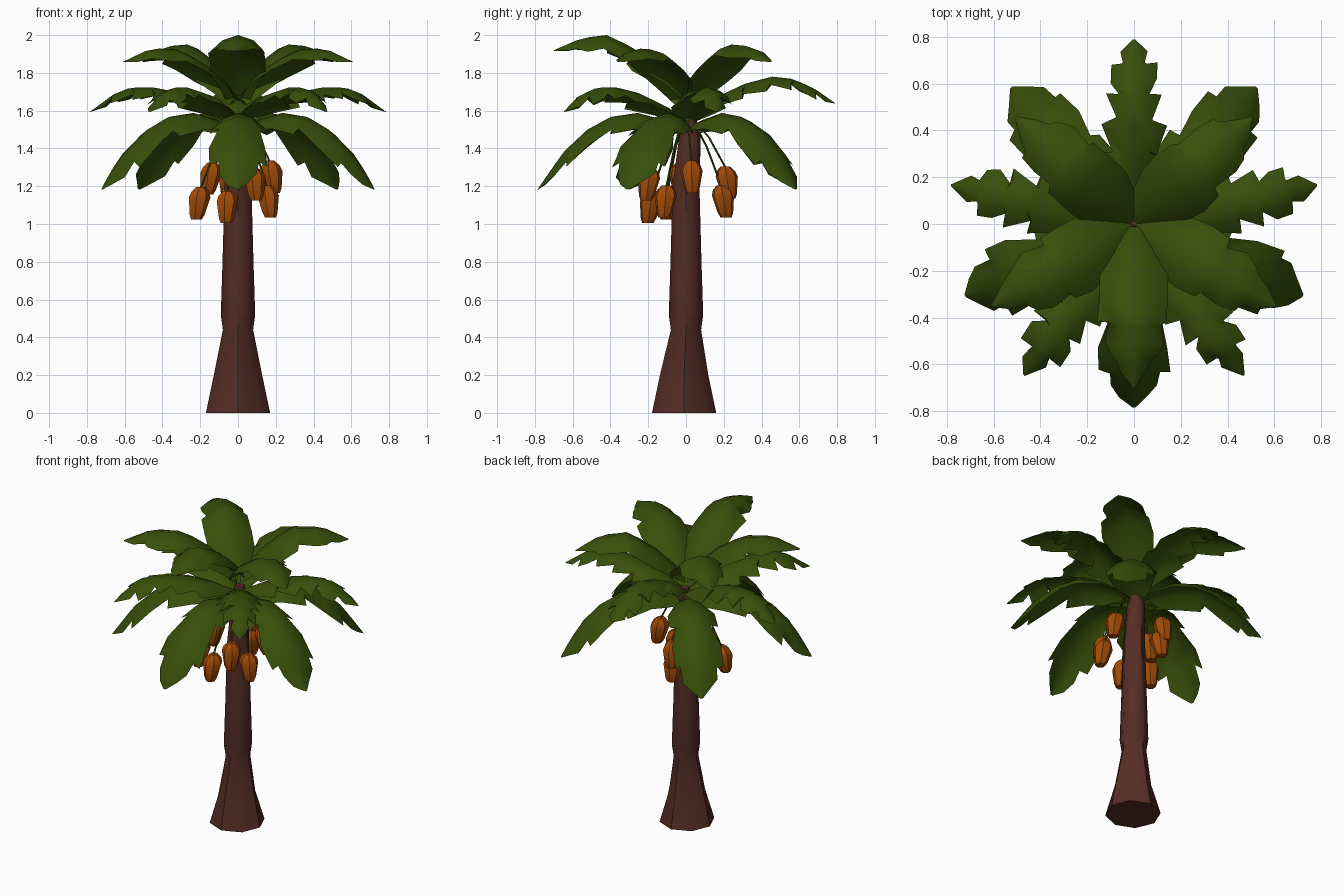
import bpy, bmesh, math, random
from mathutils import Vector

random.seed(4)
cube = bpy.data.objects.get("Cube")
if cube:
    bpy.data.objects.remove(cube)


def material(name, rgb):
    m = bpy.data.materials.new(name)
    m.use_nodes = True
    m.diffuse_color = (*rgb, 1)
    m.node_tree.nodes["Principled BSDF"].inputs["Base Color"].default_value = (*rgb, 1)
    return m


GREEN = material("leaf green", (0.038, 0.077, 0.003))
BROWN = material("bark brown", (0.09, 0.026, 0.018))
ORANGE = material("fruit orange", (0.36, 0.07, 0.002))


def finish(bm, name, mat, angle=40):
    mesh = bpy.data.meshes.new(name)
    bm.to_mesh(mesh)
    bm.free()
    mesh.materials.append(mat)
    obj = bpy.data.objects.new(name, mesh)
    bpy.context.collection.objects.link(obj)
    bpy.ops.object.select_all(action='DESELECT')
    obj.select_set(True)
    bpy.context.view_layer.objects.active = obj
    bpy.ops.object.shade_smooth_by_angle(angle=math.radians(angle))
    return obj


def skin(bm, rings, closed=True):
    """Join rows of vertices with quads."""
    for a, b in zip(rings, rings[1:]):
        n = len(a)
        for i in range(n if closed else n - 1):
            j = (i + 1) % n
            bm.faces.new((a[i], a[j], b[j], b[i]))


def tube(name, mat, rings, sides, angle=40):
    """Rings are (centre, radius on even sides, radius on odd sides)."""
    bm = bmesh.new()
    rows = []
    for centre, even, odd in rings:
        row = []
        for i in range(sides):
            a = math.tau * i / sides
            r = odd if i % 2 else even
            row.append(bm.verts.new(Vector(centre) + Vector((r * math.cos(a), r * math.sin(a), 0))))
        rows.append(row)
    skin(bm, rows)
    bm.faces.new(rows[0][::-1])
    bm.faces.new(rows[-1])
    return finish(bm, name, mat, angle)


# Trunk: flared fluted foot, a collar, then a slim taper
tube("trunk", BROWN, [
    ((0, -.01, 0), .17, .17), ((0, -.01, .2), .128, .112), ((0, 0, .44), .08, .076),
    ((0, 0, .52), .091, .088), ((0, 0, .8), .082, .079), ((0, 0, 1.2), .071, .068),
    ((0, .02, 1.45), .058, .056), ((0, .02, 1.58), .03, .03)], 8, 50)


def along(path, t):
    """Point at fraction t of a (radius, height) path."""
    pts = [Vector(p) for p in path]
    s = max(0, min(t, 1)) * (len(pts) - 1)
    i = min(int(s), len(pts) - 2)
    return pts[i].lerp(pts[i + 1], s - i)


# Half widths along each kind of leaf; sudden drops are torn notches
BROAD = [(0, .04), (.15, .1), (.32, .14), (.48, .155), (.51, .11), (.63, .15),
         (.77, .15), (.79, .11), (.86, .105), (.94, .06), (1, .006)]
TORN = [(0, .03), (.18, .1), (.36, .15), (.38, .1), (.52, .14), (.55, .08), (.67, .125),
        (.69, .065), (.74, .105), (.84, .1), (.86, .045), (.91, .055), (1, .004)]
OVAL = [(0, .06), (.15, .1), (.32, .14), (.47, .155), (.6, .15), (.63, .12),
        (.74, .13), (.84, .105), (.86, .08), (.93, .055), (1, .006)]


def leaf(name, degrees, path, widths, droop):
    bm = bmesh.new()
    a = math.radians(degrees)
    out, side = Vector((math.cos(a), math.sin(a), 0)), Vector((-math.sin(a), math.cos(a), 0))
    rows = []
    for k, (t, w) in enumerate(widths):
        row = []
        notch = w < widths[k - 1][1] - .015
        for u in (-1, -.55, 0, .55, 1):
            edge = abs(u) == 1 and 0 < k < len(widths) - 1
            shift = random.uniform(-.015, .015) - .015 * notch if edge else 0
            half = w * (random.uniform(.92, 1.06) if edge else 1)
            p = along(path, t + shift)
            drop = droop * half * u * u
            row.append(bm.verts.new(out * p.x + side * u * half + Vector((0, 0, p.y - drop))))
        rows.append(row)
    skin(bm, rows, closed=False)
    finish(bm, name, GREEN, 60)


# Three tiers of leaves
LOWER = [(.01, 1.5), (.16, 1.57), (.32, 1.6), (.5, 1.52), (.65, 1.38), (.785, 1.185)]
MIDDLE = [(.01, 1.55), (.17, 1.64), (.33, 1.7), (.5, 1.73), (.64, 1.71), (.8, 1.595)]
MIDDLE_BACK = [(.01, 1.56), (.17, 1.68), (.33, 1.75), (.5, 1.79), (.66, 1.73), (.79, 1.64)]
UPPER_SIDE = [(.01, 1.66), (.12, 1.78), (.24, 1.87), (.38, 1.925), (.53, 1.93), (.7, 1.86)]
UPPER_BACK = [(.01, 1.66), (.11, 1.77), (.22, 1.87), (.36, 1.95), (.52, 1.94), (.68, 1.86)]
FRONT = [(.01, 1.68), (.12, 1.82), (.25, 1.92), (.42, 2), (.55, 1.985), (.7, 1.92)]
leaf("lower_leaf_front", -90, LOWER, BROAD, .6)
leaf("middle_leaf_back", 90, MIDDLE_BACK, TORN, .5)
leaf("upper_leaf_front", -90, FRONT, OVAL, .6)
PAIRS = [("lower_leaf_side", -23, LOWER, BROAD, .6), ("lower_leaf_back", 48, LOWER, BROAD, .6),
         ("middle_leaf_side", 12, MIDDLE, TORN, .5), ("middle_leaf_front", -54, MIDDLE, TORN, .5),
         ("upper_leaf_side", -30, UPPER_SIDE, OVAL, .5), ("upper_leaf_back", 42, UPPER_BACK, OVAL, .5)]
for name, degrees, *shape in PAIRS:
    leaf(name + "_left", degrees, *shape)
    leaf(name + "_right", 180 - degrees, *shape)

# Hanging fruit on thin stems
FRUIT = [(-.06, -.19, 1.09), (.09, -.2, 1.21), (.18, .03, 1.25), (.16, -.11, 1.12),
         (-.21, -.1, 1.11), (-.15, -.03, 1.24), (-.05, .22, 1.22), (-.04, .2, 1.12)]
PROFILE = [(-.085, .03), (-.06, .042), (.03, .06), (.06, .05), (.085, .025)]
for i, spot in enumerate(FRUIT):
    c = Vector(spot)
    lean = Vector((-c.x, -c.y, 0)).normalized() * .15
    tube(f"fruit_{i + 1}", ORANGE,
         [(c + Vector((0, 0, h)) + lean * h, r, r) for h, r in PROFILE], 7, 30)
    top = c + Vector((0, 0, .08)) + lean * .08
    root = Vector((c.x * .15, c.y * .15, 1.56))
    bend = top.lerp(root, .5) + Vector((0, 0, .03))
    tube(f"fruit_stem_{i + 1}", GREEN, [(top, .006, .006), (bend, .006, .006), (root, .008, .008)], 5)
